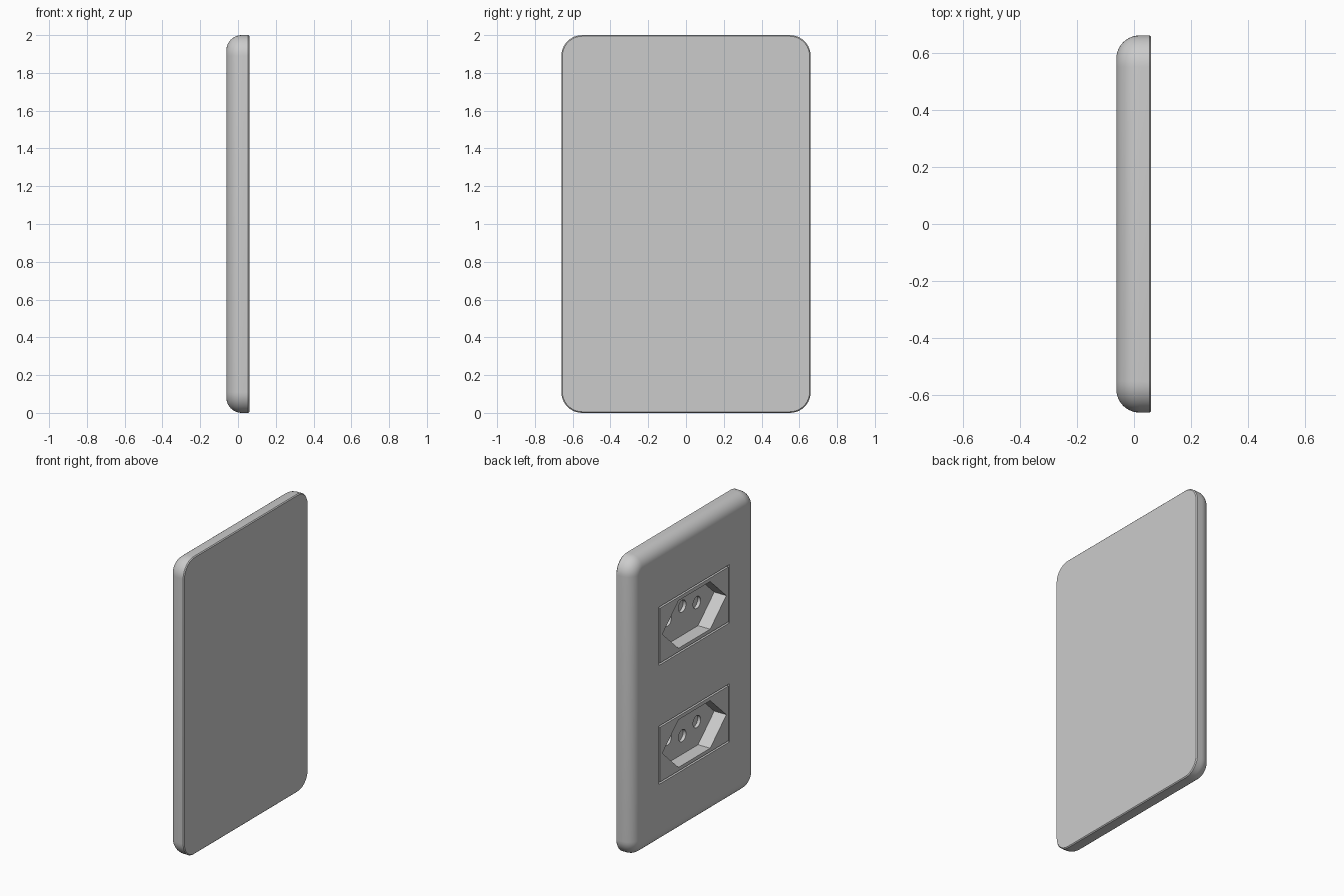
import bpy, bmesh, math
from mathutils import Matrix

if "Cube" in bpy.data.objects:
    bpy.data.objects.remove(bpy.data.objects["Cube"])

FRONT, BACK = -0.062, 0.06      # the socket side faces -x
HALF_Y, HALF_Z, CORNER = 0.66, 1.0, 0.11
ROUND = 0.082                   # rounding of the socket-side rim
FLOOR = FRONT + 0.09            # bottom of the plug recess


def link(bm, name):
    bmesh.ops.recalc_face_normals(bm, faces=bm.faces)
    me = bpy.data.meshes.new(name)
    bm.to_mesh(me)
    bm.free()
    ob = bpy.data.objects.new(name, me)
    bpy.context.collection.objects.link(ob)
    return ob


def loft(name, loops):
    """Closed solid through a list of equal-length point loops."""
    bm = bmesh.new()
    rings = [[bm.verts.new(p) for p in loop] for loop in loops]
    n = len(rings[0])
    for a, b in zip(rings, rings[1:]):
        for i in range(n):
            j = (i + 1) % n
            bm.faces.new((a[i], a[j], b[j], b[i]))
    bm.faces.new(rings[0])
    bm.faces.new(rings[-1])
    return link(bm, name)


def prism(name, pts, x0, x1):
    return loft(name, [[(x, y, z) for y, z in pts] for x in (x0, x1)])


def rect(cz, hy, hz):
    return [(-hy, cz - hz), (hy, cz - hz), (hy, cz + hz), (-hy, cz + hz)]


def circle(cy, cz, r, n=24):
    return [(cy + r * math.cos(2 * math.pi * i / n),
             cz + r * math.sin(2 * math.pi * i / n)) for i in range(n)]


def rounded_loop(x, inset, seg=10):
    r = CORNER - inset
    pts = []
    for q, (sy, sz) in enumerate([(1, 1), (-1, 1), (-1, -1), (1, -1)]):
        for i in range(seg + 1):
            a = (q + i / seg) * math.pi / 2
            pts.append((x, sy * (HALF_Y - CORNER) + r * math.cos(a),
                        1 + sz * (HALF_Z - CORNER) + r * math.sin(a)))
    return pts


def cut(ob, cutter):
    cutter.hide_render = True
    bpy.context.view_layer.objects.active = ob
    m = ob.modifiers.new("cut", 'BOOLEAN')
    m.operation, m.solver, m.object = 'DIFFERENCE', 'EXACT', cutter
    bpy.ops.object.modifier_apply(modifier=m.name)
    bpy.data.objects.remove(cutter)


def smooth(ob):
    bpy.ops.object.select_all(action='DESELECT')
    ob.select_set(True)
    bpy.context.view_layer.objects.active = ob
    bpy.ops.object.shade_smooth_by_angle(angle=math.radians(30))


# wall plate: rounded rim on the socket side, tiny bevel at the back
loops = []
for i in range(11):
    a = i / 10 * math.pi / 2
    loops.append(rounded_loop(FRONT + ROUND * (1 - math.cos(a)),
                              ROUND * (1 - math.sin(a))))
loops += [rounded_loop(BACK - 0.006, 0), rounded_loop(BACK, 0.006)]
plate = loft("wall_plate", loops)

# two sockets, the upper one turned upside down
for label, cz, flip in (("lower", 0.6, -1), ("upper", 1.4, 1)):
    # opening in the plate
    cut(plate, prism("opening", rect(cz, 0.376, 0.196), FRONT - 0.1, BACK - 0.01))
    # socket block, leaving a narrow gap around it
    block = prism(label + "_socket", rect(cz, 0.364, 0.184), FRONT, BACK - 0.01)
    # hexagonal plug recess
    hexagon = [(-0.34, 0), (-0.168, -0.16), (0.168, -0.16),
               (0.34, 0), (0.168, 0.16), (-0.168, 0.16)]
    cut(block, prism("recess", [(y, z + cz) for y, z in hexagon], FRONT - 0.1, FLOOR))
    # three pin holes, the middle one offset
    for y, dz in ((-0.155, 0.0), (0, 0.035 * flip), (0.155, 0.0)):
        cut(block, prism("hole", circle(y, cz + dz, 0.04), FLOOR - 0.02, BACK - 0.005))
    smooth(block)
smooth(plate)
